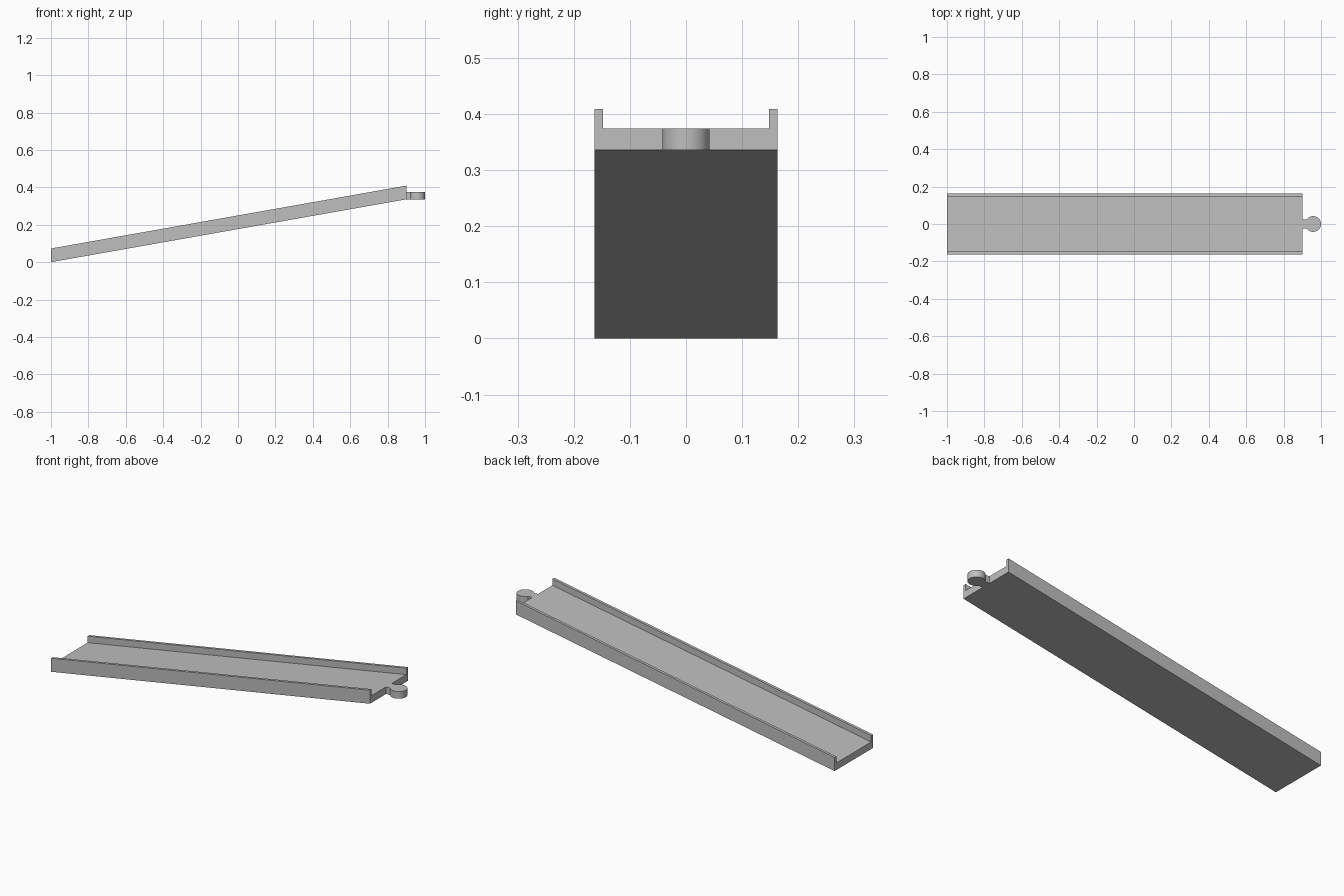
import bpy, bmesh, math
from mathutils import Vector

cube = bpy.data.objects.get("Cube")
if cube:
    bpy.data.objects.remove(cube, do_unlink=True)

# Single grey plastic
grey = bpy.data.materials.new("grey plastic")
grey.use_nodes = True
colour = (0.52, 0.52, 0.52, 1)
grey.diffuse_color = colour
grey.node_tree.nodes["Principled BSDF"].inputs["Base Color"].default_value = colour


def extrude_outline(name, points, offset):
    """Sweep a closed outline along an offset into a solid part."""
    bm = bmesh.new()
    face = bm.faces.new([bm.verts.new(p) for p in points])
    swept = bmesh.ops.extrude_face_region(bm, geom=[face], use_keep_orig=True)
    moved = [g for g in swept["geom"] if isinstance(g, bmesh.types.BMVert)]
    bmesh.ops.translate(bm, verts=moved, vec=offset)
    bmesh.ops.recalc_face_normals(bm, faces=bm.faces)
    mesh = bpy.data.meshes.new(name)
    bm.to_mesh(mesh)
    bm.free()
    mesh.materials.append(grey)
    obj = bpy.data.objects.new(name, mesh)
    bpy.context.collection.objects.link(obj)
    return obj


LOW_X, HIGH_X, RISE = -1.0, 0.9, 0.336
HALF_WIDTH, INNER, FLOOR, WALL = 0.163, 0.148, 0.038, 0.073

# Sloping channel with upright ends and a low wall on each side
half = [(HALF_WIDTH, 0), (HALF_WIDTH, WALL), (INNER, WALL), (INNER, FLOOR)]
section = half + [(-y, z) for y, z in reversed(half)]
extrude_outline("ramp_track", [(LOW_X, y, z) for y, z in section],
                Vector((HIGH_X - LOW_X, 0, RISE)))

# Level round connector on a short neck at the high end
RADIUS, NECK = 0.042, 0.024
centre_x = 1.0 - RADIUS
start = math.pi - math.asin(NECK / RADIUS)
steps = 40
outline = [(HIGH_X, -NECK, RISE)]
for i in range(steps + 1):
    a = -start + 2 * start * i / steps
    outline.append((centre_x + RADIUS * math.cos(a), RADIUS * math.sin(a), RISE))
outline.append((HIGH_X, NECK, RISE))
connector = extrude_outline("connector_tab", outline, Vector((0, 0, FLOOR)))

bpy.ops.object.select_all(action="DESELECT")
connector.select_set(True)
bpy.context.view_layer.objects.active = connector
bpy.ops.object.shade_smooth_by_angle(angle=math.radians(30))
